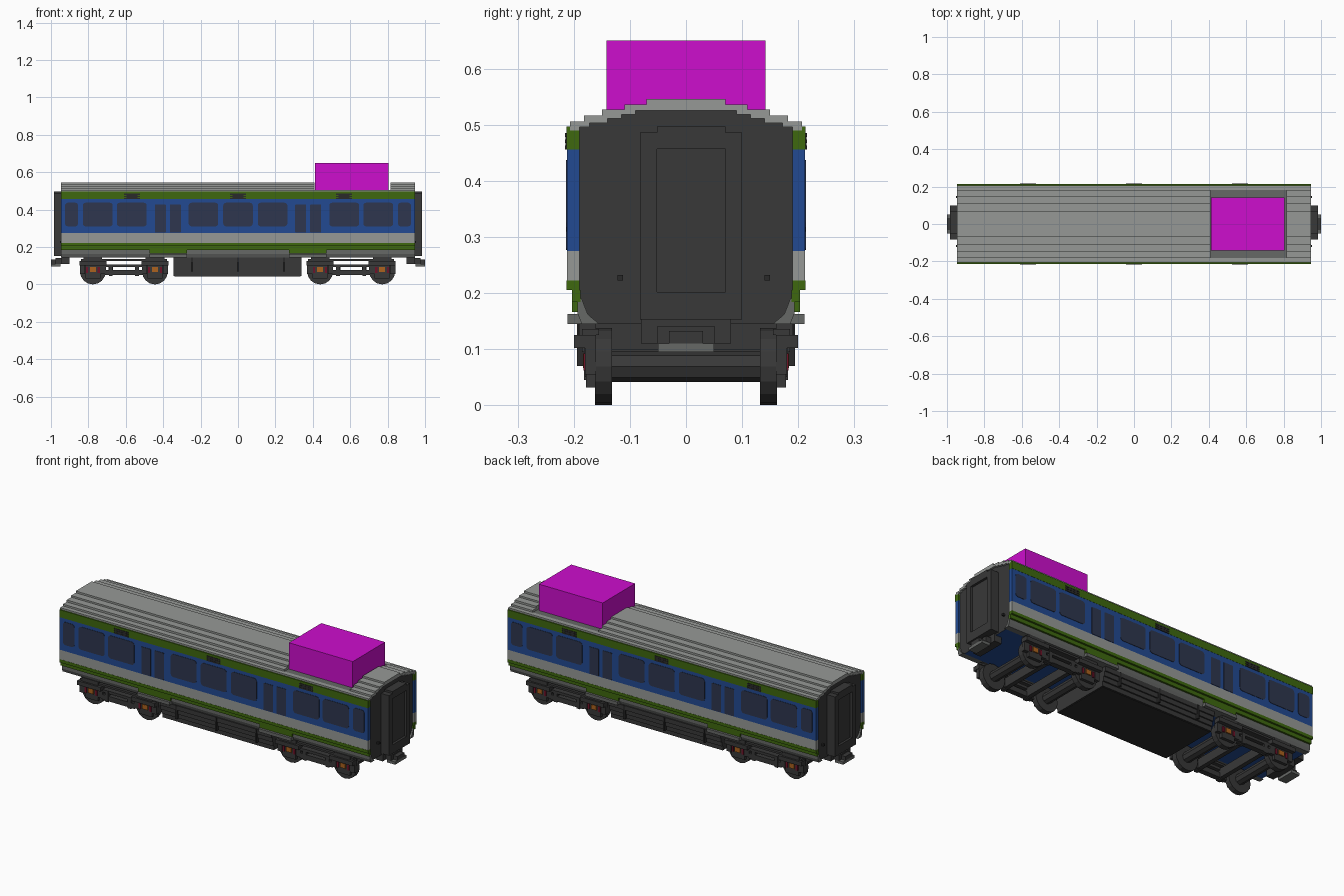
import bpy, bmesh, math
from mathutils import Matrix

if "Cube" in bpy.data.objects:
    bpy.data.objects.remove(bpy.data.objects["Cube"])


def material(name, r, g, b):
    lin = [(c / 255 / 12.92 if c < 11 else ((c / 255 + 0.055) / 1.055) ** 2.4) for c in (r, g, b)]
    m = bpy.data.materials.new(name)
    m.use_nodes = True
    m.diffuse_color = (*lin, 1)
    m.node_tree.nodes["Principled BSDF"].inputs["Base Color"].default_value = (*lin, 1)
    return m


ROOF = material("light grey", 150, 153, 150)
GREEN = material("green", 62, 104, 14)
BLUE = material("blue", 34, 74, 146)
DARK = material("charcoal", 56, 56, 56)
MID = material("mid grey", 102, 104, 102)
MAGENTA = material("magenta", 205, 14, 205)
GLASS = material("window glass", 46, 54, 78)
RED = material("dark red", 112, 18, 40)
ORANGE = material("orange", 172, 98, 30)
BLACK = material("near black", 42, 42, 42)


def finish(name, bm, *mats):
    bmesh.ops.recalc_face_normals(bm, faces=bm.faces)
    me = bpy.data.meshes.new(name)
    bm.to_mesh(me)
    bm.free()
    for m in mats:
        me.materials.append(m)
    ob = bpy.data.objects.new(name, me)
    bpy.context.collection.objects.link(ob)
    return ob


def boxes(name, mat, items, both_sides=False):
    """Boxes given as x0, x1, y0, y1, z0, z1, optionally repeated on the other side."""
    bm = bmesh.new()
    for x0, x1, y0, y1, z0, z1 in items:
        for s in ((1, -1) if both_sides else (1,)):
            mtx = Matrix.Translation(((x0 + x1) / 2, s * (y0 + y1) / 2, (z0 + z1) / 2))
            mtx = mtx @ Matrix.Diagonal((x1 - x0, y1 - y0, z1 - z0, 1))
            bmesh.ops.create_cube(bm, size=1, matrix=mtx)
    return finish(name, bm, mat)


def prism(bm, pts, vec):
    """Extrude a closed outline along a vector."""
    f = bm.faces.new([bm.verts.new(p) for p in pts])
    ext = bmesh.ops.extrude_face_region(bm, geom=[f])["geom"]
    verts = [v for v in ext if isinstance(v, bmesh.types.BMVert)]
    bmesh.ops.translate(bm, verts=verts, vec=vec)


def section(name, pts, x0, x1, *mats):
    """A y-z outline extruded along x."""
    bm = bmesh.new()
    prism(bm, [(x0, y, z) for y, z in pts], (x1 - x0, 0, 0))
    return finish(name, bm, *mats)


def arch(steps, base):
    """Stepped arch from -y to +y; steps hold half width and top height."""
    half, z = [], base
    for hw, top in steps:
        half += [(hw, z), (hw, top)]
        z = top
    return [(-y, z) for y, z in half] + half[::-1]


# Stepped roof with a sunken bay near one end
ROOF_STEPS = [(0.207, 0.506), (0.182, 0.516), (0.15, 0.527), (0.11, 0.536), (0.07, 0.546)]
INNER_STEPS = [(0.19, 0.496), (0.172, 0.503), (0.14, 0.511), (0.115, 0.518), (0.09, 0.525)]
outer = arch(ROOF_STEPS, 0.49)
inner = arch(INNER_STEPS, 0.49)
section("roof_long", outer, -0.935, 0.41, ROOF)
section("roof_short", outer, 0.815, 0.935, ROOF)
boxes("roof_bay_floor", MID, [(0.41, 0.815, -0.182, 0.182, 0.49, 0.504)])
boxes("roof_bay_edge", ROOF, [(0.41, 0.815, 0.182, 0.207, 0.49, 0.506)], True)
boxes("roof_box", MAGENTA, [(0.412, 0.804, -0.142, 0.142, 0.504, 0.65)])
for tag, s in (("left", 1), ("right", -1)):
    section("roof_lip_" + tag, outer + inner[::-1], s * 0.935, s * 0.947, ROOF)
    section("end_arch_" + tag, inner, s * 0.93, s * 0.937, DARK)

# Inner body with dark ends and a blue floor
core = section("body_core", [(-0.155, 0.145), (-0.18, 0.165), (-0.19, 0.19), (-0.19, 0.49),
                             (0.19, 0.49), (0.19, 0.19), (0.18, 0.165), (0.155, 0.145)],
               -0.937, 0.937, DARK, BLUE)
for p in core.data.polygons:
    p.material_index = 1 if p.normal.z < -0.5 else 0

# Coloured side bands
L = 0.947
boxes("upper_green_band", GREEN, [(-L, L, 0.19, 0.213, 0.456, 0.497)], True)
boxes("blue_band", BLUE, [(-L, L, 0.19, 0.212, 0.275, 0.456)], True)
boxes("grey_band", ROOF, [(-L, L, 0.19, 0.212, 0.222, 0.275)], True)
boxes("lower_green_band", GREEN, [(-L, L, 0.19, 0.213, 0.205, 0.222),
                                  (-L, L, 0.188, 0.203, 0.184, 0.205)], True)
for tag, s in (("back", 1), ("front", -1)):
    skirt = [(0.155, 0.145), (0.186, 0.145), (0.193, 0.163), (0.193, 0.19), (0.186, 0.19), (0.175, 0.162)]
    section("skirt_" + tag, [(s * y, z) for y, z in skirt], -L, L, MID)

# Windows: centre, width, bottom and top, mirrored in x
WINDOWS = [(0.0, 0.158, 0.31, 0.437), (0.185, 0.158, 0.31, 0.437), (0.568, 0.16, 0.31, 0.437),
           (0.75, 0.16, 0.31, 0.437), (0.89, 0.07, 0.31, 0.437),
           (0.335, 0.058, 0.277, 0.427), (0.415, 0.058, 0.277, 0.427)]
bm = bmesh.new()
for cx, w, z0, z1 in WINDOWS:
    for x in {cx, -cx}:
        door = z0 < 0.3
        r = 0.004 if door else 0.016
        outline = []
        for i, (sx, sz) in enumerate(((1, 1), (-1, 1), (-1, -1), (1, -1))):
            mx, mz = x + sx * (w / 2 - r), (z1 if sz > 0 else z0) - sz * r
            for k in range(4):
                a = math.radians(90 * i + 30 * k)
                outline.append((mx + r * math.cos(a), mz + r * math.sin(a)))
        for s in (1, -1):
            prism(bm, [(px, s * 0.211, pz) for px, pz in outline], (0, s * 0.003, 0))
finish("windows", bm, GLASS)

# Roof-edge vents with louvres
vents = [(x - 0.043, x + 0.043, 0.212, 0.2155, z, z + 0.007)
         for x in (-0.567, 0, 0.567) for z in (0.456, 0.467, 0.478)]
vents += [(x - 0.03, x + 0.03, 0.212, 0.2145, 0.456, 0.485) for x in (-0.567, 0, 0.567)]
boxes("vents", BLACK, vents, True)

# Steps below the doors
boxes("door_steps", MID, [(x - 0.1, x + 0.1, 0.185, 0.211, 0.145, 0.163) for x in (-0.373, 0.373)], True)
boxes("door_step_trims", GREEN, [(x - 0.1, x + 0.1, 0.185, 0.203, 0.166, 0.184) for x in (-0.373, 0.373)], True)

# Gangways, couplers and small fittings on both ends
for tag, s in (("left", 1), ("right", -1)):
    def end(x0, x1, *rest):
        return (min(s * x0, s * x1), max(s * x0, s * x1), *rest)
    boxes("gangway_" + tag, DARK, [
        end(0.93, 0.985, -0.082, -0.052, 0.153, 0.486), end(0.93, 0.985, 0.07, 0.1, 0.153, 0.486),
        end(0.93, 0.985, -0.052, 0.07, 0.457, 0.497), end(0.93, 0.985, -0.052, 0.07, 0.153, 0.202)])
    boxes("gangway_door_" + tag, DARK, [end(0.93, 0.972, -0.052, 0.07, 0.202, 0.457)])
    boxes("end_lamps_" + tag, BLACK, [end(0.937, 0.952, y - 0.005, y + 0.005, 0.222, 0.232)
                                      for y in (-0.117, 0.145)])
    boxes("headstock_" + tag, DARK, [end(0.9, 0.945, -0.08, 0.08, 0.11, 0.153),
                                     end(0.945, 0.975, -0.052, 0.052, 0.11, 0.14),
                                     end(0.975, 1.0, -0.03, 0.03, 0.11, 0.132)])
    boxes("coupler_" + tag, MID, [end(0.95, 1.0, -0.05, 0.05, 0.095, 0.11)])

# Equipment box under the floor, stepped outwards towards the top
tank = [(0.17, 0.045), (0.17, 0.07), (0.178, 0.07), (0.178, 0.095), (0.185, 0.095), (0.185, 0.12),
        (0.192, 0.12), (0.192, 0.145)]
section("underfloor_box", [(-y, z) for y, z in tank] + tank[::-1], -0.345, 0.34, DARK)
boxes("underfloor_ribs", BLACK, [(x - 0.005, x + 0.005, 0.17, 0.194, 0.07, 0.145)
                                 for x in (-0.245, 0.0, 0.245)], True)
boxes("underfloor_panel", BLACK, [(-0.34, 0.335, -0.165, 0.165, 0.042, 0.045)])

# Bogies
for tag, cx in (("left", 0.605), ("right", -0.61)):
    axles = (cx - 0.166, cx + 0.166)
    bm = bmesh.new()
    for x in axles:
        rot = Matrix.Rotation(math.pi / 2, 4, "X")
        for y in (-0.147, 0.147):
            bmesh.ops.create_cone(bm, cap_ends=True, segments=16, radius1=0.069, radius2=0.069, depth=0.03,
                                  matrix=Matrix.Translation((x, y, 0.069)) @ rot)
        bmesh.ops.create_cone(bm, cap_ends=True, segments=8, radius1=0.028, radius2=0.028, depth=0.27,
                              matrix=Matrix.Translation((x, 0, 0.069)) @ rot)
    finish("wheelsets_" + tag, bm, DARK)
    frame = [(cx - 0.1, cx + 0.1, 0.15, 0.18, 0.092, 0.107), (cx - 0.1, cx + 0.1, 0.15, 0.18, 0.05, 0.078),
             (cx - 0.08, cx - 0.06, 0.15, 0.182, 0.045, 0.107), (cx + 0.06, cx + 0.08, 0.15, 0.182, 0.045, 0.107),
             (cx - 0.23, cx + 0.23, 0.155, 0.185, 0.125, 0.136)]
    for x in axles:
        frame += [(x - 0.072, x + 0.072, 0.16, 0.2, 0.102, 0.125), (x - 0.05, x + 0.05, 0.16, 0.19, 0.125, 0.146),
                  (x - 0.07, x - 0.042, 0.16, 0.18, 0.055, 0.102), (x + 0.042, x + 0.07, 0.16, 0.18, 0.055, 0.102),
                  (x - 0.04, x + 0.04, 0.16, 0.178, 0.032, 0.102)]
    boxes("bogie_frame_" + tag, DARK, frame, True)
    boxes("bogie_beams_" + tag, DARK, [(cx + d - 0.012, cx + d + 0.012, -0.15, 0.15, 0.05, 0.1)
                                       for d in (-0.07, 0.07)])
    boxes("springs_" + tag, RED, [(x + d - 0.006, x + d + 0.006, 0.17, 0.183, 0.062, 0.092)
                                  for x in axles for d in (-0.032, 0.032)], True)
    boxes("axle_boxes_" + tag, ORANGE, [(x - 0.016, x + 0.016, 0.17, 0.184, 0.066, 0.092) for x in axles], True)
